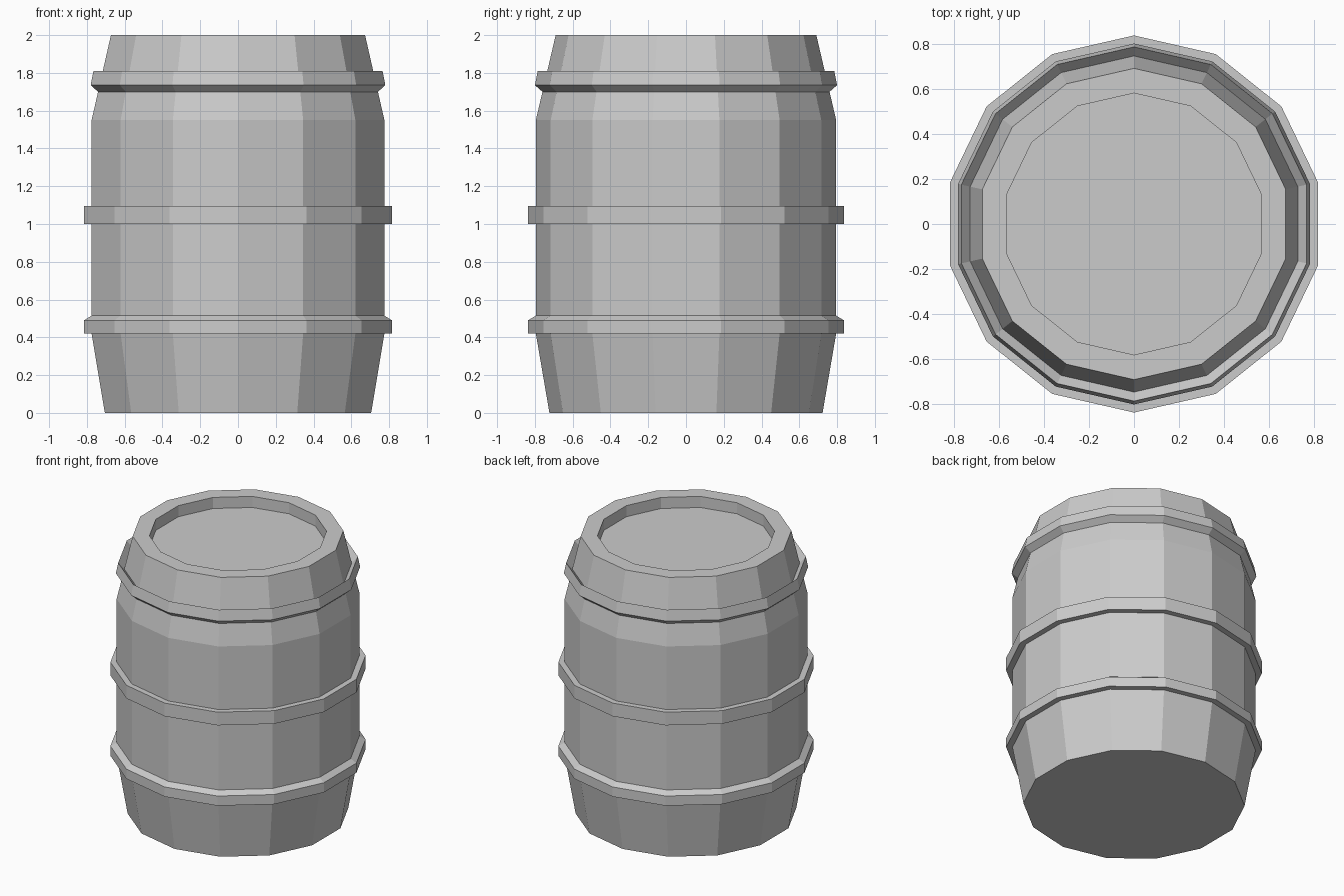
import bpy, bmesh, math

if "Cube" in bpy.data.objects:
    bpy.data.objects.remove(bpy.data.objects["Cube"])

SIDES = 14


def lathe(name, profile, caps=False):
    """Revolve (radius, z) points into a flat-faced 14-sided shell."""
    bm = bmesh.new()
    rings = []
    for r, z in profile:
        ring = []
        for i in range(SIDES):
            a = math.pi / 2 + 2 * math.pi * i / SIDES
            ring.append(bm.verts.new((r * math.cos(a), r * math.sin(a), z)))
        rings.append(ring)
    for low, high in zip(rings, rings[1:]):
        for i in range(SIDES):
            j = (i + 1) % SIDES
            bm.faces.new((low[i], low[j], high[j], high[i]))
    if caps:
        bm.faces.new(rings[0][::-1])
        bm.faces.new(rings[-1])
    mesh = bpy.data.meshes.new(name)
    bm.to_mesh(mesh)
    bm.free()
    obj = bpy.data.objects.new(name, mesh)
    bpy.context.collection.objects.link(obj)
    return obj


# Barrel body with a recessed lid
lathe("barrel_body", [(0.723, 0), (0.795, 0.42), (0.795, 1.55), (0.69, 2.0),
                      (0.58, 2.0), (0.58, 1.92)], caps=True)

# Hoops, each ending on the body surface
lathe("lower_hoop", [(0.795, 0.42), (0.836, 0.42), (0.836, 0.49), (0.795, 0.515)])
lathe("middle_hoop", [(0.795, 1.0), (0.836, 1.0), (0.836, 1.095), (0.795, 1.095)])
lathe("upper_hoop", [(0.76, 1.70), (0.80, 1.735), (0.785, 1.81), (0.745, 1.764)])
